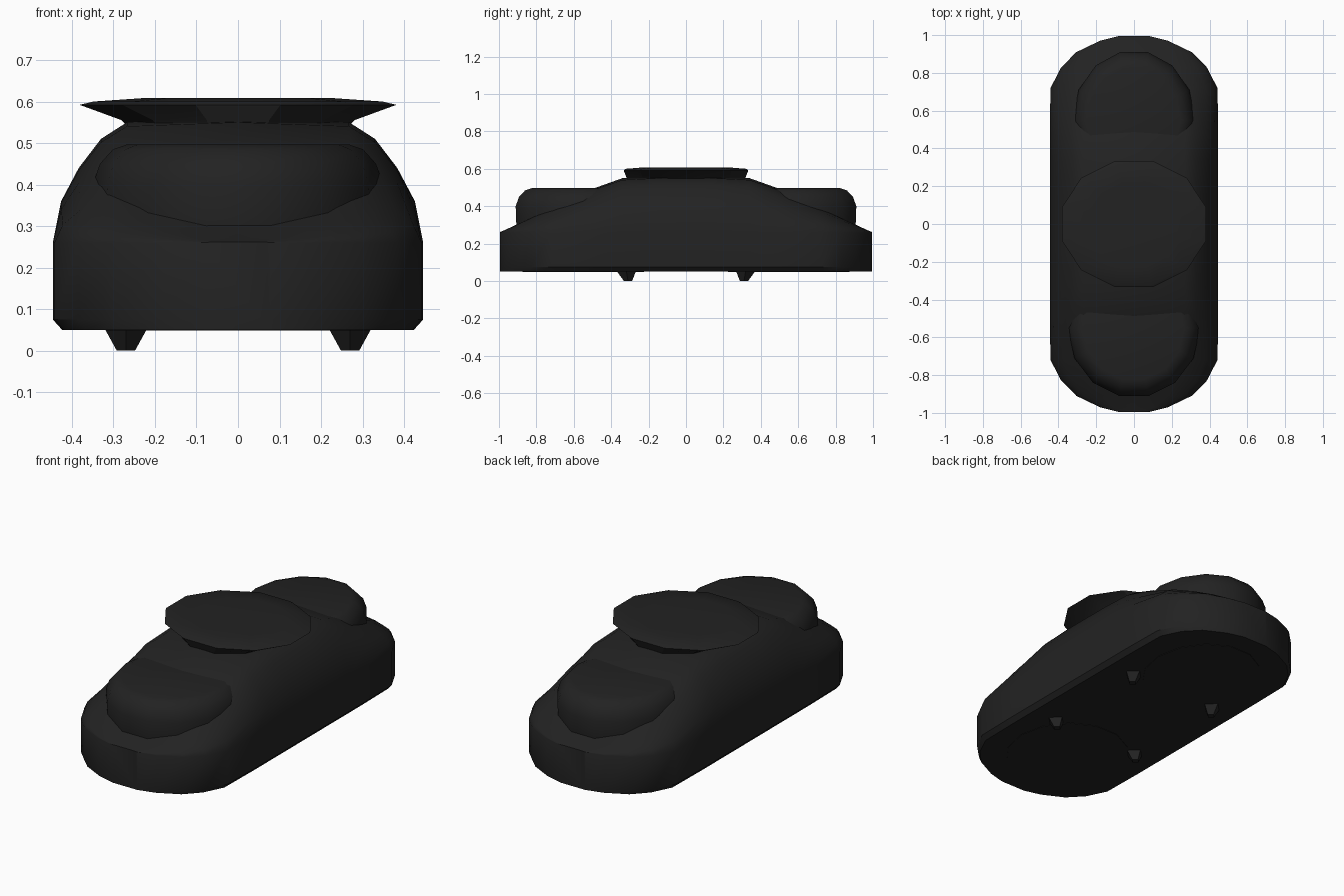
import bpy, bmesh, math

if "Cube" in bpy.data.objects:
    bpy.data.objects.remove(bpy.data.objects["Cube"])

mat = bpy.data.materials.new("charcoal")
mat.diffuse_color = (0.016, 0.016, 0.016, 1)
mat.use_nodes = True
mat.node_tree.nodes["Principled BSDF"].inputs["Base Color"].default_value = mat.diffuse_color


def loft(name, rings, angle=30):
    """Skin a list of closed rings of equal length and cap both ends."""
    bm = bmesh.new()
    loops = [[bm.verts.new(p) for p in ring] for ring in rings]
    for a, b in zip(loops, loops[1:]):
        for i in range(len(a)):
            j = (i + 1) % len(a)
            bm.faces.new((a[i], a[j], b[j], b[i]))
    bm.faces.new(loops[0][::-1])
    bm.faces.new(loops[-1])
    bmesh.ops.remove_doubles(bm, verts=bm.verts, dist=0.0005)
    bmesh.ops.recalc_face_normals(bm, faces=bm.faces)
    mesh = bpy.data.meshes.new(name)
    bm.to_mesh(mesh)
    bm.free()
    mesh.materials.append(mat)
    ob = bpy.data.objects.new(name, mesh)
    bpy.context.collection.objects.link(ob)
    bpy.ops.object.select_all(action='DESELECT')
    ob.select_set(True)
    bpy.context.view_layer.objects.active = ob
    bpy.ops.object.shade_smooth_by_angle(angle=math.radians(angle))
    return ob


def oval(cx, cy, z, rx, ry, n, turn=0.0):
    return [(cx + rx * math.cos(2 * math.pi * (i + turn) / n),
             cy + ry * math.sin(2 * math.pi * (i + turn) / n), z)
            for i in range(n)]


# Body: arched cross-sections along y (distance, half width, crown height)
stations = [(0.995, 0.08, 0.262), (0.97, 0.18, 0.272), (0.91, 0.305, 0.30),
            (0.83, 0.385, 0.338), (0.72, 0.442, 0.39), (0.48, 0.446, 0.50),
            (0.34, 0.446, 0.55), (0.15, 0.446, 0.56)]
half = [(0.95, 0.05), (1.0, 0.075), (1.0, 0.26), (0.955, 0.36), (0.86, 0.44),
        (0.74, 0.51), (0.60, 0.55), (0.0, 0.56)]


def section(y, w, h):
    f = (h - 0.26) / 0.30
    right = [(x * w, y, z if z <= 0.26 else 0.26 + (z - 0.26) * f)
             for x, z in half]
    left = [(-x, yy, z) for x, yy, z in right[-2::-1]]
    return right + left


rings = [section(-y, w, h) for y, w, h in stations]
rings += [section(y, w, h) for y, w, h in reversed(stations)]
loft("body", rings, 32)

# Rounded domes set into both ends
for name, side, rx in (("front_dome", -1, 0.35), ("rear_dome", 1, 0.325)):
    profile = [(0.048, 0.90), (0.30, 0.99), (0.40, 1.0), (0.45, 0.95),
               (0.485, 0.86), (0.497, 0.76)]
    loft(name, [oval(0, side * 0.55, z, rx * r, 0.37 * r, 14)
                for z, r in profile], 35)

# Flared roof disc with a faintly raised centre
disc = [(0.545, 0.28, 0.325), (0.555, 0.29, 0.33), (0.592, 0.395, 0.345),
        (0.60, 0.36, 0.335), (0.608, 0.24, 0.23)]
loft("roof_disc", [oval(0, 0, z, rx, ry, 12, 0.5) for z, rx, ry in disc], 25)

# Small pointed feet
for sx, xn in ((-1, "left"), (1, "right")):
    for sy, yn in ((-1, "front"), (1, "rear")):
        loft(f"{yn}_{xn}_foot",
             [oval(sx * 0.27, sy * 0.32, 0.06, 0.055, 0.055, 4),
              oval(sx * 0.27, sy * 0.31, 0.0, 0.022, 0.022, 4)], 20)
